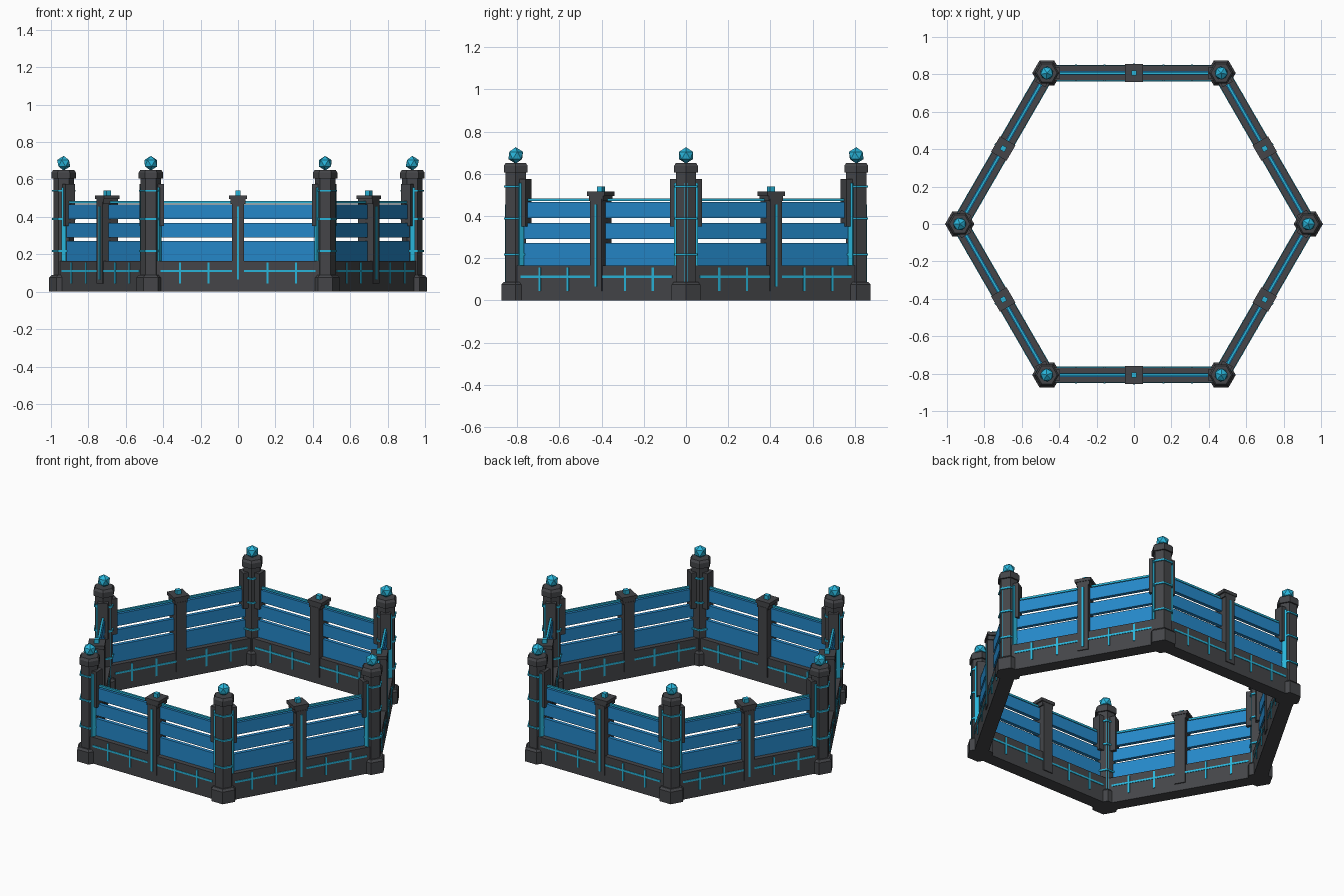
import bpy, bmesh, math
from mathutils import Matrix

if "Cube" in bpy.data.objects:
    bpy.data.objects.remove(bpy.data.objects["Cube"])

R = 0.932                             # centre to corner post
A = R * math.cos(math.pi / 6)         # centre to wall
parts = {}


def mat(name, col):
    m = bpy.data.materials.new(name)
    m.diffuse_color = (*col, 1)
    m.use_nodes = True
    m.node_tree.nodes["Principled BSDF"].inputs["Base Color"].default_value = m.diffuse_color
    return m


STONE = mat("dark_stone", (0.058, 0.06, 0.066))
BLUE = mat("blue_panel", (0.018, 0.245, 0.58))
CYAN = mat("cyan_glow", (0.022, 0.46, 0.70))


def part(name, m):
    if name not in parts:
        parts[name] = (bmesh.new(), m)
    return parts[name][0]


def box(name, m, M, c, s):
    bmesh.ops.create_cube(part(name, m), size=1,
                          matrix=M @ Matrix.Translation(c) @ Matrix.Diagonal((*s, 1)))


def hexa(name, m, M, z0, z1, r0, r1=None):
    # hexagonal drum with a flat side facing outward (+x)
    bmesh.ops.create_cone(part(name, m), cap_ends=True, segments=6,
                          radius1=r0, radius2=r0 if r1 is None else r1, depth=z1 - z0,
                          matrix=M @ Matrix.Translation((0, 0, (z0 + z1) / 2)))


def zbox(name, m, M, x, y, z0, z1, sx, sy):
    box(name, m, M, (x, y, (z0 + z1) / 2), (sx, sy, z1 - z0))


for k in range(6):
    # corner post: local +x points outward
    P = Matrix.Rotation(k * math.pi / 3, 4, 'Z') @ Matrix.Translation((R, 0, 0))
    H = P @ Matrix.Rotation(math.pi / 6, 4, 'Z')
    hexa("post_base", STONE, H, 0, 0.075, 0.078)
    hexa("post_base", STONE, H, 0.075, 0.088, 0.078, 0.066)
    hexa("post_shaft", STONE, H, 0.08, 0.61, 0.055)
    hexa("post_cap", STONE, H, 0.605, 0.638, 0.065)
    hexa("post_cap", STONE, H, 0.638, 0.652, 0.065, 0.055)
    bmesh.ops.create_icosphere(part("post_orb", CYAN), subdivisions=1, radius=0.039,
                               matrix=P @ Matrix.Translation((0, 0, 0.687)))
    for z in (0.218, 0.388, 0.54):
        hexa("post_ring", CYAN, H, z - 0.005, z + 0.005, 0.063)
    for sx in (1, -1):
        zbox("post_strip", CYAN, P, sx * 0.047, 0, 0.088, 0.557, 0.01, 0.013)
    for s in (1, -1):
        zbox("post_side_strip", CYAN, P, 0, s * 0.053, 0.088, 0.557, 0.026, 0.01)
        # bracket where the wall meets the post
        B = P @ Matrix.Rotation(s * math.radians(120), 4, 'Z')
        zbox("wall_bracket", STONE, B, 0.045, 0, 0.35, 0.575, 0.05, 0.06)

    # wall: local +x points outward, y runs along the wall
    W = Matrix.Rotation((k + 0.5) * math.pi / 3, 4, 'Z') @ Matrix.Translation((A, 0, 0))
    zbox("plinth", STONE, W, 0, 0, 0, 0.165, 0.082, 0.87)
    zbox("plinth_strip", CYAN, W, 0, 0, 0.105, 0.117, 0.088, 0.83)
    for y in (-0.31, -0.157, 0.157, 0.31):
        zbox("plinth_tick", CYAN, W, 0, y, 0.045, 0.155, 0.09, 0.011)
    for z0, z1 in ((0.165, 0.272), (0.291, 0.367), (0.39, 0.466)):
        zbox("panel_slat", BLUE, W, 0, 0, z0, z1, 0.022, 0.86)
    zbox("top_rail", CYAN, W, 0, 0, 0.472, 0.484, 0.013, 0.86)

    # middle post of each wall
    zbox("middle_post", STONE, W, 0, 0, 0.045, 0.48, 0.094, 0.064)
    zbox("middle_post_collar", STONE, W, 0, 0, 0.47, 0.495, 0.09, 0.078)
    zbox("middle_post_cap", STONE, W, 0, 0, 0.495, 0.515, 0.096, 0.096)
    zbox("middle_post_light", CYAN, W, 0, 0, 0.515, 0.54, 0.028, 0.028)
    zbox("middle_post_strip", CYAN, W, 0.047, 0, 0.065, 0.455, 0.008, 0.013)

for name, (bm, m) in parts.items():
    me = bpy.data.meshes.new(name)
    bm.to_mesh(me)
    bm.free()
    me.materials.append(m)
    bpy.context.scene.collection.objects.link(bpy.data.objects.new(name, me))
